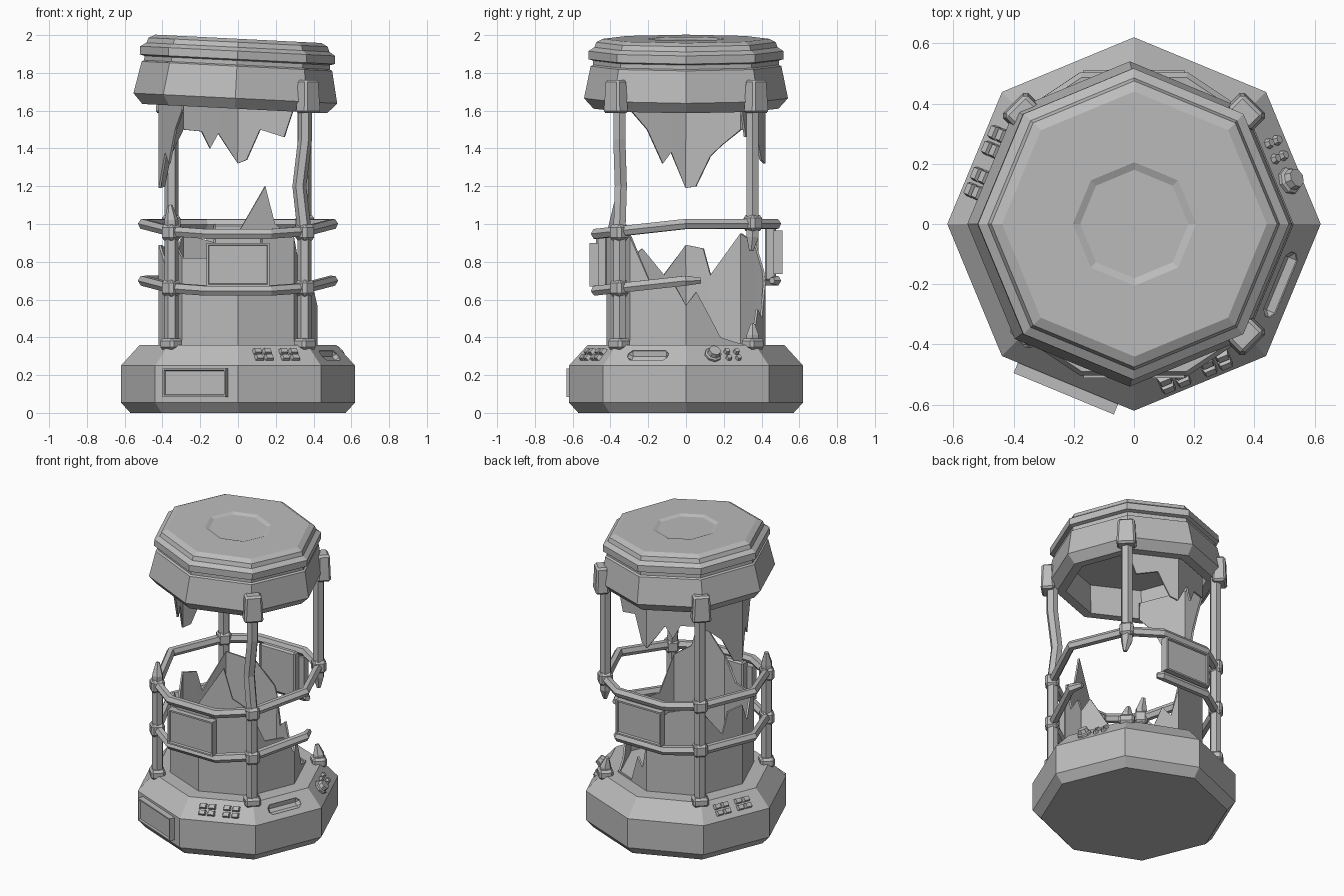
import bpy, bmesh, math
from math import radians, sin, cos, pi
from mathutils import Matrix, Vector

if "Cube" in bpy.data.objects:
    bpy.data.objects.remove(bpy.data.objects["Cube"])

grey = bpy.data.materials.new("plain grey")
grey.use_nodes = True
grey.diffuse_color = (0.5, 0.5, 0.5, 1)
grey.node_tree.nodes["Principled BSDF"].inputs["Base Color"].default_value = (0.5, 0.5, 0.5, 1)


def add_object(name, bm):
    bmesh.ops.recalc_face_normals(bm, faces=bm.faces)
    me = bpy.data.meshes.new(name)
    bm.to_mesh(me)
    bm.free()
    me.materials.append(grey)
    ob = bpy.data.objects.new(name, me)
    bpy.context.collection.objects.link(ob)
    return ob


def apply_modifiers(ob):
    dg = bpy.context.evaluated_depsgraph_get()
    me = bpy.data.meshes.new_from_object(ob.evaluated_get(dg))
    ob.modifiers.clear()
    ob.data = me


def lathe(name, profile, sides=8, matrix=Matrix()):
    bm = bmesh.new()
    rings = [[bm.verts.new((r * cos(2 * pi * i / sides), r * sin(2 * pi * i / sides), z))
              for i in range(sides)] for r, z in profile]
    for a, b in zip(rings, rings[1:]):
        for i in range(sides):
            j = (i + 1) % sides
            bm.faces.new((a[i], a[j], b[j], b[i]))
    bmesh.ops.remove_doubles(bm, verts=bm.verts, dist=1e-5)
    bm.transform(matrix)
    return add_object(name, bm)


def box(name, size, matrix, top=1.0, bevel=0.0):
    bm = bmesh.new()
    bmesh.ops.create_cube(bm, size=1)
    for v in bm.verts:
        k = top if v.co.z > 0 else 1
        v.co = Vector((v.co.x * size[0] * k, v.co.y * size[1] * k, v.co.z * size[2]))
    if bevel:
        bmesh.ops.bevel(bm, geom=bm.edges[:], offset=bevel, segments=1, affect='EDGES')
    bm.transform(matrix)
    return add_object(name, bm)


def framed_box(name, size, matrix, rim, depth):
    # Box whose local +z side has a sunken field inside a rim
    bm = bmesh.new()
    bmesh.ops.create_cube(bm, size=1)
    bmesh.ops.scale(bm, vec=size, verts=bm.verts)
    bmesh.ops.recalc_face_normals(bm, faces=bm.faces)
    front = max(bm.faces, key=lambda f: f.calc_center_median().z)
    bmesh.ops.inset_region(bm, faces=[front], thickness=rim)
    bmesh.ops.inset_region(bm, faces=[front], thickness=0.006)
    bmesh.ops.translate(bm, vec=(0, 0, -depth), verts=front.verts)
    bm.transform(matrix)
    return add_object(name, bm)


def tube(name, points, radius, closed=False, tips=(1, 1)):
    cu = bpy.data.curves.new(name, 'CURVE')
    cu.dimensions = '3D'
    cu.bevel_depth = radius
    cu.bevel_resolution = 1
    cu.use_fill_caps = True
    sp = cu.splines.new('POLY')
    sp.points.add(len(points) - 1)
    for p, co in zip(sp.points, points):
        p.co = (*co, 1)
    sp.points[0].radius, sp.points[-1].radius = tips
    sp.use_cyclic_u = closed
    ob = bpy.data.objects.new(name, cu)
    bpy.context.collection.objects.link(ob)
    me = bpy.data.meshes.new_from_object(ob.evaluated_get(bpy.context.evaluated_depsgraph_get()))
    bpy.data.objects.remove(ob)
    me.materials.clear()
    me.materials.append(grey)
    for p in me.polygons:
        p.use_smooth = False
        p.material_index = 0
    ob = bpy.data.objects.new(name, me)
    bpy.context.collection.objects.link(ob)
    return ob


def frame(origin, x, z):
    x, z = Vector(x).normalized(), Vector(z).normalized()
    return Matrix.Translation(origin) @ Matrix((x, z.cross(x), z)).transposed().to_4x4()


def slope(deg, along=0, up=0, out=0):
    # Frame on one sloping face of the base: x along it, y uphill, z outward
    c, s = cos(radians(deg)), sin(radians(deg))
    m = frame((0.527 * c, 0.527 * s, 0.305), (-s, c, 0), (0.764 * c, 0.764 * s, 0.645))
    return m @ Matrix.Translation((along, up, out))


# Base with a sunken slot
base = lathe("base", [(0, 0), (0.57, 0), (0.62, 0.055), (0.62, 0.25), (0.52, 0.36), (0, 0.36)])
cutter = box("slot_cutter", (0.23, 0.065, 0.05), slope(-22.5), bevel=0.02)
cutter.hide_render = True
cut = base.modifiers.new("slot", 'BOOLEAN')
cut.operation, cut.solver, cut.object = 'DIFFERENCE', 'EXACT', cutter
apply_modifiers(base)
bpy.data.objects.remove(cutter)

a = radians(-112.5)
framed_box("base_hatch", (0.36, 0.15, 0.06),
           frame((0.58 * cos(a), 0.58 * sin(a), 0.16), (-sin(a), cos(a), 0), (cos(a), sin(a), 0)),
           0.012, 0.01)

# Controls on the slopes
for deg in (-67.5, 157.5):
    for group in (-0.075, 0.075):
        for i in (-1, 1):
            for j in (-1, 1):
                box("key", (0.048, 0.034, 0.022),
                    slope(deg, group + i * 0.028, j * 0.021, 0.008), top=0.75)
lathe("knob", [(0, 0), (0.046, 0), (0.046, 0.012), (0.036, 0.018), (0.032, 0.042), (0, 0.042)],
      8, slope(22.5, -0.065))
for i in (0.02, 0.075):
    for j in (-0.022, 0.022):
        lathe("button", [(0, 0), (0.018, 0), (0.014, 0.018), (0, 0.018)], 6, slope(22.5, i, j))

# Tilted lid, hollow underneath
tilt = Matrix.Translation((0, 0, 1.65)) @ Matrix.Rotation(0.05, 4, 'Y') @ Matrix.Translation((-0.015, 0, -1.65))
lathe("lid", [(0, 1.97), (0.18, 1.97), (0.205, 1.98), (0.44, 1.98), (0.475, 1.962), (0.485, 1.935),
              (0.517, 1.915), (0.517, 1.872), (0.492, 1.865), (0.492, 1.842), (0.505, 1.835),
              (0.54, 1.665), (0.49, 1.61), (0.43, 1.61), (0.42, 1.8), (0, 1.8)], 8, tilt)


# Broken glass: octagonal wall between a level edge and a jagged one
def shard_wall(name, jag, level, radius=0.42):
    pts = list(jag)
    for (a0, z0), (a1, z1) in zip(jag, jag[1:]):
        for k in range(math.ceil(a0 / 45) * 45, int(a1) + 1, 45):
            if a0 < k < a1:
                pts.append((k, z0 + (z1 - z0) * (k - a0) / (a1 - a0)))
    bm = bmesh.new()
    pairs = []
    for deg, z in sorted(pts):
        r = radius * cos(pi / 8) / cos(radians(deg % 45 - 22.5))
        x, y = r * cos(radians(deg)), r * sin(radians(deg))
        pairs.append((bm.verts.new((x, y, level)), bm.verts.new((x, y, z))))
    for p, q in zip(pairs, pairs[1:]):
        bm.faces.new((p[0], q[0], q[1], p[1]))
    bmesh.ops.remove_doubles(bm, verts=bm.verts, dist=1e-5)
    ob = add_object(name, bm)
    ob.modifiers.new("thickness", 'SOLIDIFY').thickness = 0.012
    apply_modifiers(ob)


shard_wall("lower_glass", [
    (-90, 0.95), (-68, 1.2), (-60, 1.0), (-45, 0.93), (-30, 0.7), (-10, 0.69), (0, 0.57), (8, 0.64),
    (18, 0.52), (28, 0.4), (42, 0.37), (66, 0.37), (76, 0.55), (84, 0.5), (92, 0.75), (108, 0.9),
    (135, 0.95), (160, 0.73), (166, 0.87), (180, 0.89), (198, 0.73), (216, 0.87), (225, 0.82),
    (252, 0.82), (262, 0.9), (270, 0.95)], 0.35)
shard_wall("upper_glass", [
    (45, 1.61), (52, 1.46), (72, 1.5), (83, 1.34), (90, 1.32), (106, 1.48), (113, 1.4), (120, 1.49),
    (135, 1.5), (150, 1.42), (160, 1.36), (172, 1.2), (180, 1.19), (192, 1.38), (199, 1.32),
    (212, 1.5), (226, 1.61)], 1.72)

# Posts, feet, lid brackets and ring joints
P = 0.353
paths = {
    (1, -1): [[(P, -P, 0.34), (P, -P, 0.95), (0.325, -0.345, 1.2), (0.355, -P, 1.45), (P, -P, 1.7)]],
    (-1, 1): [[(-P, P, 0.34), (-P, P, 1.7)]],
    (-1, -1): [[(-P, -P, 0.34), (-P, -P, 1.02), (-0.36, -0.34, 1.1)]],
    (1, 1): [[(P, P, 1.7), (P, P, 0.93), (0.36, 0.345, 0.86)], [(P, P, 0.34), (P, P, 0.41), (0.34, P, 0.47)]],
}
for (sx, sy), runs in paths.items():
    whole = len(runs) == 1 and runs[0][-1][2] > 1.5
    for run in runs:
        tube("post", run, 0.037, tips=(1, 1 if whole else 0.35))

    def corner(r, z):
        d = Vector((sx, sy, 0)).normalized()
        return frame((d.x * r, d.y * r, z), (-d.y, d.x, 0), (0, 0, 1))
    box("foot", (0.1, 0.09, 0.06), corner(0.5, 0.365), bevel=0.014)
    lift = 0.05 if sy > 0 else 0.0
    box("upper_joint", (0.085, 0.085, 0.085), corner(0.5, 0.955 + lift), bevel=0.016)
    if (sx, sy) != (1, 1):
        box("lower_joint", (0.085, 0.085, 0.085), corner(0.5, 0.66 + lift), bevel=0.016)
    if (sx, sy) != (-1, -1):
        box("lid_bracket", (0.12, 0.085, 0.175), corner(0.525, 1.675), top=0.85, bevel=0.012)


# Guard rings, sagging toward the front
def ring_point(x, y, z):
    return (x, y, z + 0.11 * min(y, 0))


half = [(0.17, -0.475), (P, -P), (0.5, 0), (P, P), (0.17, 0.475)]
loop = half + [(-x, y) for x, y in reversed(half)]
tube("upper_ring", [ring_point(x, y, 1.0) for x, y in loop], 0.03, closed=True)
broken = [(0.2, 0.455)] + loop[4:] + half[:3] + [(0.475, 0.075)]
tube("lower_ring", [ring_point(x, y, 0.7) for x, y in broken], 0.03, tips=(0.6, 0.6))

# Framed panels held between the rings
for side, z in ((-1, 0.785), (1, 0.85)):
    framed_box("panel", (0.335, 0.23, 0.05), frame((0, side * 0.487, z), (-side, 0, 0), (0, side, 0)),
               0.015, 0.012)
    box("panel_mount", (0.26, 0.06, 0.3), Matrix.Translation((0, side * 0.447, z)), bevel=0.01)
